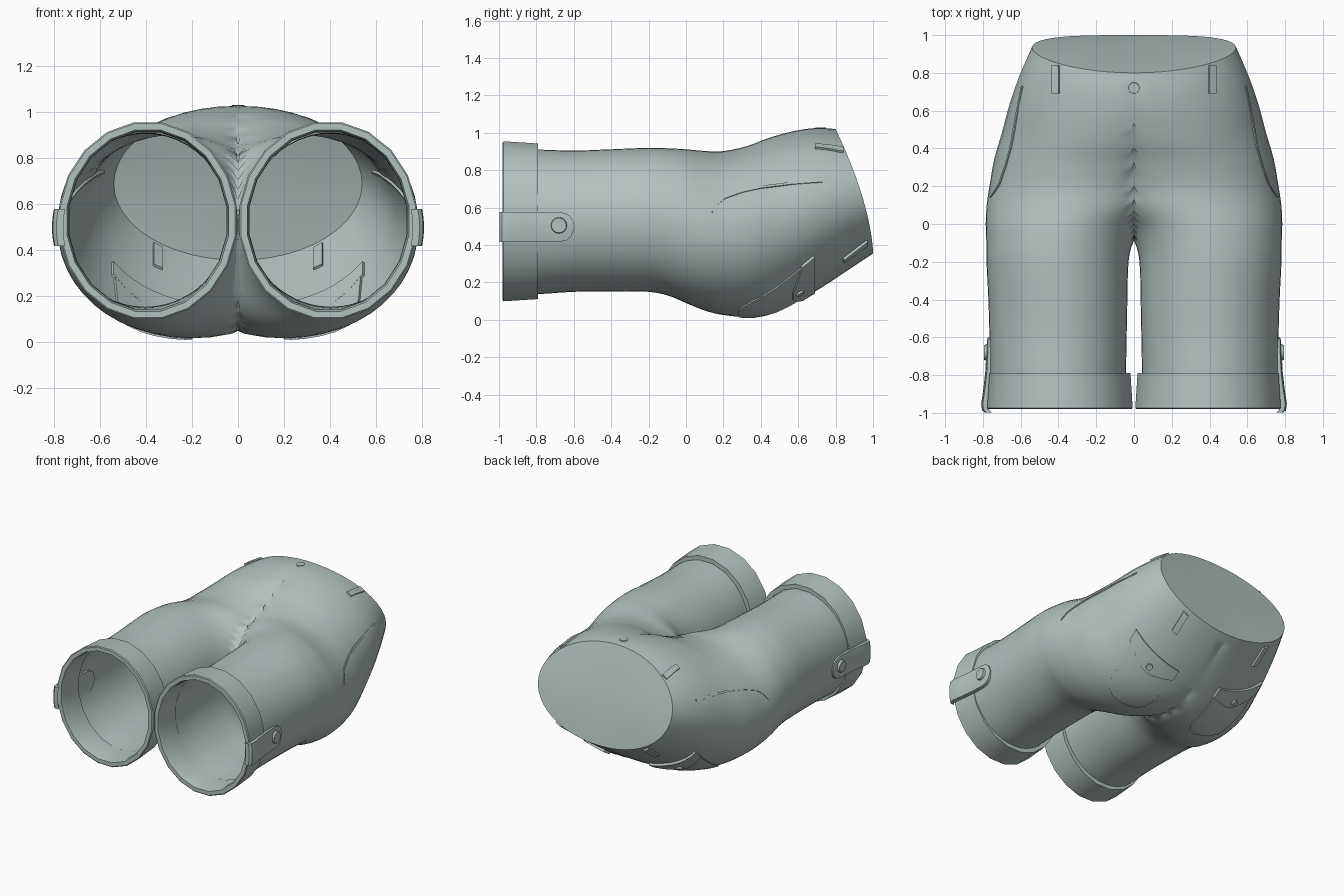
import bpy, bmesh, math
from mathutils import Vector
from mathutils.bvhtree import BVHTree

if "Cube" in bpy.data.objects:
    bpy.data.objects.remove(bpy.data.objects["Cube"])

cloth = bpy.data.materials.new("grey_green_cloth")
cloth.diffuse_color = (0.45, 0.54, 0.525, 1)
cloth.use_nodes = True
cloth.node_tree.nodes["Principled BSDF"].inputs["Base Color"].default_value = cloth.diffuse_color


def finish(name, bm, angle=35, mirror=True):
    """Turn a bmesh into a smooth-shaded object, mirrored unless it is central."""
    me = bpy.data.meshes.new(name)
    bm.to_mesh(me)
    ob = bpy.data.objects.new(name, me)
    bpy.context.collection.objects.link(ob)
    me.materials.append(cloth)
    if mirror:
        mod = ob.modifiers.new("mirror", 'MIRROR')
        mod.merge_threshold = 0.0005
    bpy.ops.object.select_all(action='DESELECT')
    ob.select_set(True)
    bpy.context.view_layer.objects.active = ob
    bpy.ops.object.shade_smooth_by_angle(angle=math.radians(angle))
    return ob


# Body sections: y, centre x, half width, top z, bottom z, forward lean of the top
SECTIONS = [
    (-.93, .400, .360, .910, .135, 0),
    (-.78, .402, .360, .910, .138, 0),
    (-.60, .402, .363, .905, .150, 0),
    (-.40, .403, .368, .912, .152, 0),
    (-.20, .405, .376, .920, .150, 0),
    (-.09, .392, .390, .917, .128, 0),
    (0.00, .365, .420, .912, .090, 0),
    (0.10, .300, .480, .903, .050, 0),
    (0.20, .255, .510, .902, .026, 0),
    (0.35, .190, .550, .930, .016, .02),
    (0.50, .117, .583, .972, .050, .06),
    (0.68, .050, .605, 1.010, .145, .10),
    (0.85, .010, .590, 1.026, .255, .15),
    (1.00, .000, .540, 1.020, .355, .20),
]
N, STEPS = 48, 3


def catmull(p0, p1, p2, p3, t):
    return [.5 * (2 * b + (c - a) * t + (2 * a - 5 * b + 4 * c - d) * t * t
                  + (3 * b - a - 3 * c + d) * t ** 3)
            for a, b, c, d in zip(p0, p1, p2, p3)]


def ring_points(sec):
    y, cx, rx, zt, zb, lean = sec
    cz, rz = (zt + zb) / 2, (zt - zb) / 2
    pts = []
    for i in range(N):
        a = math.tau * i / N
        x = max(0, cx + rx * math.cos(a))
        if x < 0.004:
            x = 0
        z = cz + rz * math.sin(a)
        t = min(max((z - zb) / (zt - zb), 0.0), 1.0)
        pts.append((x, y - lean * t ** 1.6, z))
    return pts


# Trouser body: one leg that flattens against the middle plane and becomes half the hips
smooth_sections = []
last = len(SECTIONS) - 1
for k in range(last):
    quad = [SECTIONS[min(max(k + d, 0), last)] for d in (-1, 0, 1, 2)]
    smooth_sections += [catmull(*quad, s / STEPS) for s in range(STEPS)]
smooth_sections.append(SECTIONS[-1])

bm = bmesh.new()
rings = [[bm.verts.new(p) for p in ring_points(s)] for s in smooth_sections]
for r0, r1 in zip(rings, rings[1:]):
    for i in range(N):
        j = (i + 1) % N
        face = (r0[i], r1[i], r1[j], r0[j])
        if any(v.co.x > 0 for v in face):
            bm.faces.new(face)
# Closed waist
hub = bm.verts.new((0, .93, .67))
rim = rings[-1]
for i in range(N):
    a, b = rim[i], rim[(i + 1) % N]
    if a.co.x > 0 or b.co.x > 0:
        bm.faces.new((hub, b, a))
bmesh.ops.delete(bm, geom=[v for v in bm.verts if not v.link_faces], context='VERTS')
surface = BVHTree.FromBMesh(bm)
finish("trouser_body", bm, 50)

# Rolled leg cuffs: angular rings with a hollow inside
bm = bmesh.new()
SIDES = 20
profile = [(-.79, -.032), (-.79, 0), (-.975, .012), (-.98, .006), (-.98, -.022), (-.95, -.03)]
loops = []
for y, off in profile:
    loops.append([bm.verts.new((.392 + (.378 + off) * math.cos(a), y,
                                .527 + (.421 + off) * math.sin(a)))
                  for a in (math.tau * (i + .5) / SIDES for i in range(SIDES))])
for r0, r1 in zip(loops, loops[1:] + loops[:1]):
    for i in range(SIDES):
        j = (i + 1) % SIDES
        bm.faces.new((r0[i], r0[j], r1[j], r1[i]))
bmesh.ops.recalc_face_normals(bm, faces=bm.faces)
finish("leg_cuff", bm, 25)

DIRS = {'top': Vector((0, 0, -1)), 'bottom': Vector((0, 0, 1)), 'side': Vector((-1, 0, 0))}


def hit(side, u, y):
    """Point and outward normal on the body, seen from the given side."""
    d = DIRS[side]
    start = Vector((3, y, u)) if side == 'side' else Vector((u, y, 0)) - d * 3
    p, n, _, _ = surface.ray_cast(start, d)
    if p is None:
        p, n, _, _ = surface.find_nearest(start + d * 2.4)
    return p, (-n if n.dot(d) > 0 else n)


def slab(name, grid_top, grid_low, angle=35):
    """Closed sheet between two matching point grids."""
    bm = bmesh.new()
    top = [[bm.verts.new(p) for p in r] for r in grid_top]
    low = [[bm.verts.new(p) for p in r] for r in grid_low]
    R, C = len(top), len(top[0])
    for g in (top, low):
        for i in range(R - 1):
            for j in range(C - 1):
                bm.faces.new((g[i][j], g[i + 1][j], g[i + 1][j + 1], g[i][j + 1]))
    edge = ([(0, j) for j in range(C)] + [(i, C - 1) for i in range(1, R)]
            + [(R - 1, j) for j in range(C - 2, -1, -1)] + [(i, 0) for i in range(R - 2, 0, -1)])
    for (a, b), (c, d) in zip(edge, edge[1:] + edge[:1]):
        bm.faces.new((top[a][b], top[c][d], low[c][d], low[a][b]))
    bmesh.ops.recalc_face_normals(bm, faces=bm.faces)
    return finish(name, bm, angle)


def patch(name, side, rows, thick, cols=6):
    """Cloth patch hugging the body; rows are (y, from, to)."""
    grids = ([], [])
    for y, u0, u1 in rows:
        hits = [hit(side, u0 + (u1 - u0) * c / cols, y) for c in range(cols + 1)]
        grids[0].append([p + n * thick for p, n in hits])
        grids[1].append([p - n * .012 for p, n in hits])
    slab(name, *grids)


def button(name, p, n, radius, height, mirror=True):
    bm = bmesh.new()
    bmesh.ops.create_cone(bm, cap_ends=True, segments=16, radius1=radius,
                          radius2=radius * .88, depth=height)
    rot = n.to_track_quat('Z', 'Y')
    for v in bm.verts:
        v.co = rot @ v.co + p
    finish(name, bm, mirror=mirror)


# Back pockets with pointed flaps and buttons
patch("back_pocket", 'bottom', [(.28, .30, .42), (.31, .23, .48), (.36, .20, .51),
      (.42, .195, .52), (.48, .19, .53), (.54, .19, .535), (.61, .19, .54)], .008, 8)
patch("pocket_flap", 'bottom', [(.565, .33, .41), (.59, .25, .49), (.615, .18, .55),
      (.65, .18, .55), (.68, .18, .55)], .018, 8)
p, n = hit('bottom', .37, .60)
button("flap_button", p + n * .018, n, .025, .02)

# Belt loops front and back
patch("front_belt_loop", 'top', [(.69 + .03 * i, .395, .43) for i in range(6)], .012, 2)
patch("back_belt_loop", 'bottom', [(.84 + .025 * i, .33, .37) for i in range(6)], .014, 2)

# Side pocket seam
patch("side_pocket_seam", 'side', [(.14, .57, .582), (.17, .615, .627), (.21, .648, .66),
      (.30, .68, .692), (.40, .702, .714), (.56, .722, .734), (.73, .735, .747)], .006, 2)

# Waist button
p, n = hit('top', .001, .72)
button("waist_button", Vector((0, p.y, p.z)), Vector((0, n.y, n.z)).normalized(),
       .032, .012, mirror=False)

# Cuff tabs: strap with a rounded end, folded over the cuff edge
TAB = [(-.998, .790, .080), (-.985, .805, .080), (-.95, .809, .080), (-.87, .797, .080),
       (-.78, .787, .080), (-.68, .782, .080), (-.64, .780, .072), (-.615, .777, .053),
       (-.602, .774, .026), (-.597, .772, .006)]
outer, inner = [], []
for y, x, half in TAB:
    zs = [half * (c / 3 - 1) for c in range(7)]
    outer.append([Vector((x - 1.3 * z * z, y, .497 + z)) for z in zs])
    inner.append([Vector((x - .03 - 1.3 * z * z, y, .497 + z)) for z in zs])
slab("cuff_tab", outer, inner)
button("tab_button", Vector((.784, -.68, .505)), Vector((1, 0, 0)), .045, .02)
